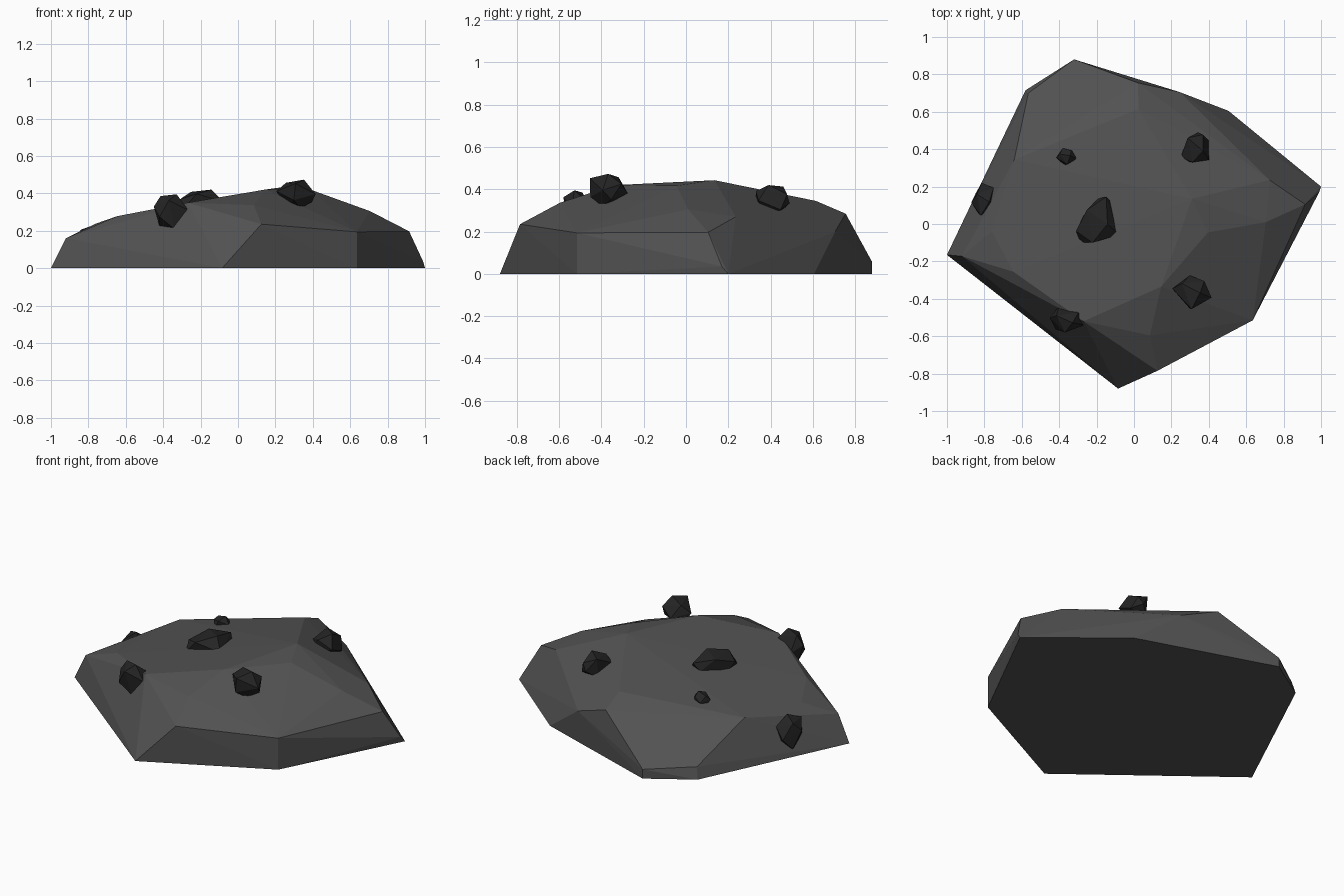
import bpy, bmesh, math, random
from mathutils import Vector

if "Cube" in bpy.data.objects:
    bpy.data.objects.remove(bpy.data.objects["Cube"])

random.seed(4)


def material(name, v):
    m = bpy.data.materials.new(name)
    m.diffuse_color = (v, v, v, 1)
    m.use_nodes = True
    m.node_tree.nodes["Principled BSDF"].inputs["Base Color"].default_value = m.diffuse_color
    return m


def hull_object(name, pts, mat):
    """Flat-faced convex solid around a few corner points."""
    bm = bmesh.new()
    for p in pts:
        bm.verts.new(p)
    res = bmesh.ops.convex_hull(bm, input=bm.verts[:])
    junk = {g for k in ("geom_interior", "geom_unused") for g in res[k]
            if isinstance(g, bmesh.types.BMVert)}
    bmesh.ops.delete(bm, geom=list(junk), context='VERTS')
    bmesh.ops.dissolve_limit(bm, angle_limit=math.radians(1), verts=bm.verts[:], edges=bm.edges[:])
    bmesh.ops.recalc_face_normals(bm, faces=bm.faces[:])
    me = bpy.data.meshes.new(name)
    bm.to_mesh(me)
    bm.free()
    me.materials.append(mat)
    ob = bpy.data.objects.new(name, me)
    bpy.context.collection.objects.link(ob)
    return ob


stone = material("grey stone", 0.085)
ore = material("black ore", 0.018)

# Boulder: footprint corners, shoulder corners and crown corners
footprint = [(1, .2), (.505, .605), (-.32, .88), (-.58, .715),
             (-1, -.165), (-.085, -.88), (.635, -.515)]
shoulder = [(.99, .17, .035), (.915, .105, .197), (.635, -.515, .194),
            (.125, -.785, .235), (-.92, -.172, .16), (-.565, .70, .07),
            (-.32, .88, .057), (.245, .705, .2), (.02, .755, .285)]
crown = [(.085, -.595, .337), (.705, .01, .305), (.725, .235, .27),
         (.31, .135, .443), (.025, .615, .345), (-.76, -.04, .238),
         (-.645, -.255, .278), (-.27, -.52, .35), (.145, -.335, .42),
         (.395, -.045, .417), (-.64, .345, .257)]
hull_object("boulder", [(x, y, 0) for x, y in footprint] + shoulder + crown, stone)


def nugget(name, lo, hi):
    """Angular chunk whose bounds run from lo to hi."""
    pts = []
    n = 11
    for i in range(n):
        z = 1 - 2 * (i + .5) / n
        a = i * 2.4 + random.uniform(-.4, .4)
        r = math.sqrt(1 - z * z)
        pts.append(Vector((r * math.cos(a), r * math.sin(a), z)) * random.uniform(.85, 1.1))
    mn = [min(p[k] for p in pts) for k in range(3)]
    mx = [max(p[k] for p in pts) for k in range(3)]
    hull_object(name, [[lo[k] + (p[k] - mn[k]) / (mx[k] - mn[k]) * (hi[k] - lo[k])
                        for k in range(3)] for p in pts], ore)


# Ore chunks embedded in the boulder
nugget("crown_ore", (-.31, -.10, .28), (-.08, .145, .42))
nugget("small_ore", (-.415, .315, .27), (-.305, .405, .35))
nugget("left_ore", (-.87, .045, .04), (-.735, .22, .23))
nugget("front_ore", (-.45, -.58, .21), (-.265, -.44, .395))
nugget("right_ore", (.205, -.455, .32), (.415, -.275, .473))
nugget("back_ore", (.25, .33, .28), (.40, .49, .42))
